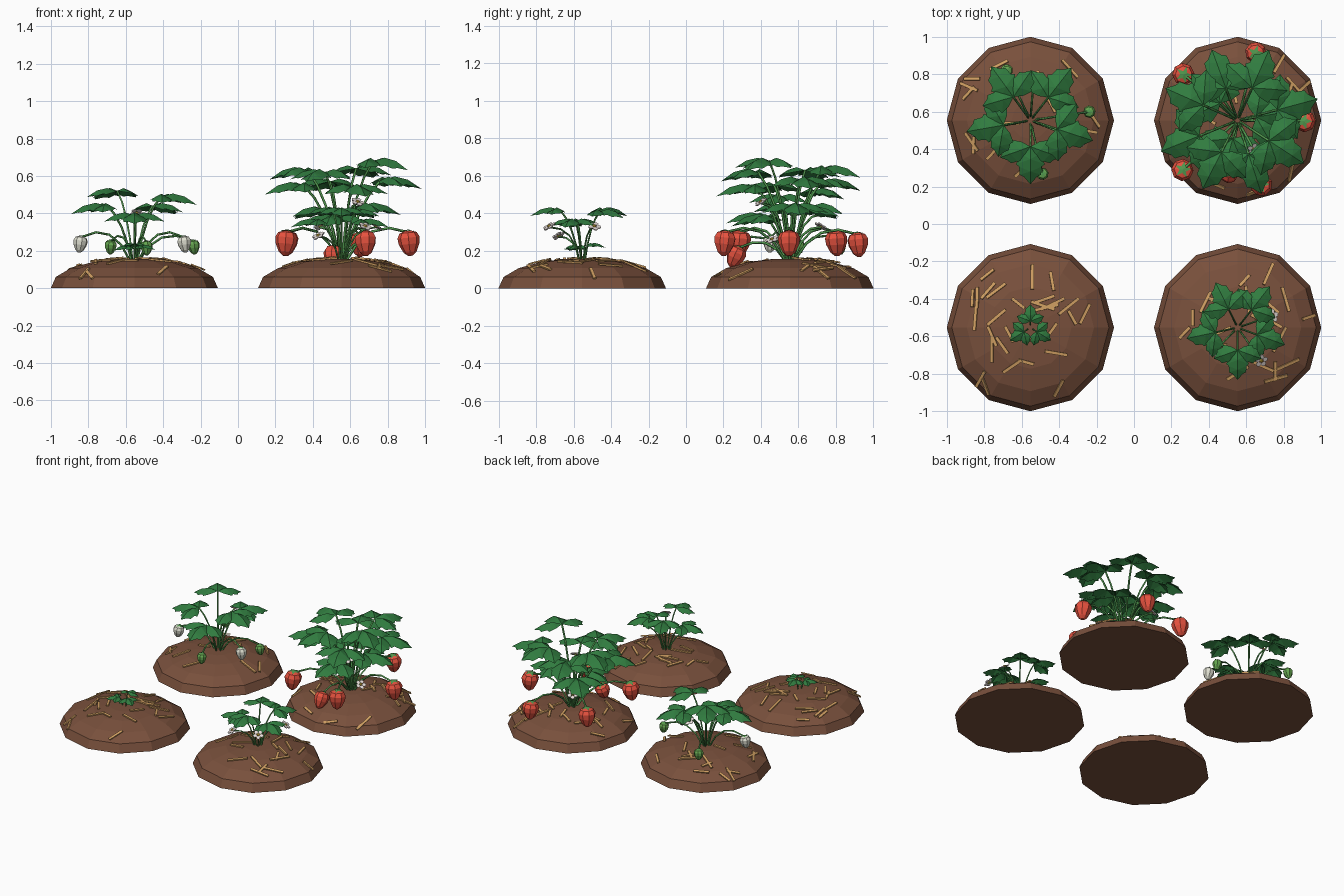
import bpy, bmesh, math, random
from mathutils import Vector, Matrix

random.seed(7)
if "Cube" in bpy.data.objects:
    bpy.data.objects.remove(bpy.data.objects["Cube"])


def material(name, color):
    m = bpy.data.materials.new(name)
    m.use_nodes = True
    m.diffuse_color = (*color, 1)
    m.node_tree.nodes["Principled BSDF"].inputs["Base Color"].default_value = (*color, 1)
    return m


SOIL = material("soil brown", (0.19, 0.08, 0.045))
STRAW = material("straw tan", (0.62, 0.34, 0.12))
LEAF = material("leaf green", (0.03, 0.2, 0.05))
STEM = material("stem green", (0.085, 0.33, 0.08))
RED = material("ripe red", (0.8, 0.085, 0.05))
PALE = material("unripe white", (0.74, 0.74, 0.64))
GREEN = material("unripe green", (0.13, 0.38, 0.08))
PETAL = material("petal white", (0.88, 0.8, 0.77))
YELLOW = material("flower yellow", (0.75, 0.5, 0.06))


def finish(bm, name, mat):
    me = bpy.data.meshes.new(name)
    bm.to_mesh(me)
    bm.free()
    me.materials.append(mat)
    ob = bpy.data.objects.new(name, me)
    bpy.context.collection.objects.link(ob)


def lathe(bm, profile, sides, mat):
    """Closed flat-faced solid from (radius, z) rings, capped at both ends."""
    rings = []
    for r, z in profile:
        angles = [2 * math.pi * i / sides for i in range(sides)]
        rings.append([bm.verts.new(mat @ Vector((r * math.cos(a), r * math.sin(a), z))) for a in angles])
    for lo, hi in zip(rings, rings[1:]):
        for i in range(sides):
            j = (i + 1) % sides
            bm.faces.new((lo[i], lo[j], hi[j], hi[i]))
    bm.faces.new(rings[0][::-1])
    bm.faces.new(rings[-1])


def polar(center, angle, r, z):
    a = math.radians(angle)
    return Vector((center[0] + r * math.cos(a), center[1] + r * math.sin(a), z))


# Soil mounds
MOUND = [(0.447, 0), (0.42, 0.06), (0.34, 0.107), (0.22, 0.141), (0.1, 0.155), (0.01, 0.157)]


def ground(x, y):
    step = math.pi / 6
    off = math.atan2(y, x) % step - step / 2
    r = math.hypot(x, y) * math.cos(off) / math.cos(step / 2)
    for (r0, z0), (r1, z1) in zip(MOUND, MOUND[1:]):
        if r >= r1:
            return z0 + (z1 - z0) * (r0 - r) / (r0 - r1)
    return MOUND[-1][1]


def mound(name, c):
    bm = bmesh.new()
    lathe(bm, MOUND, 12, Matrix.Translation((*c, 0)))
    finish(bm, name + "_mound", SOIL)


# Loose straw lying on the soil
def straw(name, c, count):
    bm = bmesh.new()
    for _ in range(count):
        a, r = random.uniform(0, 2 * math.pi), random.uniform(0.1, 0.4)
        x, y, e = r * math.cos(a), r * math.sin(a), 0.03
        n = Vector(((ground(x - e, y) - ground(x + e, y)) / (2 * e),
                    (ground(x, y - e) - ground(x, y + e)) / (2 * e), 1))
        m = Matrix.Translation((c[0] + x, c[1] + y, ground(x, y) + 0.006))
        m = m @ n.to_track_quat('Z', 'Y').to_matrix().to_4x4()
        m = m @ Matrix.Rotation(random.uniform(0, math.pi), 4, 'Z')
        m = m @ Matrix.Diagonal((random.uniform(0.08, 0.15), 0.017, 0.009, 1))
        bmesh.ops.create_cube(bm, size=1, matrix=m)
    finish(bm, name + "_straw", STRAW)


# Stalks, collected as one bevelled curve per plant
def stalks(name, paths, thickness):
    cu = bpy.data.curves.new(name + "_stalks", 'CURVE')
    cu.dimensions = '3D'
    cu.bevel_depth = thickness
    cu.bevel_resolution = 0
    cu.use_fill_caps = True
    cu.materials.append(STEM)
    for a, b, c in paths:
        sp = cu.splines.new('POLY')
        sp.points.add(4)
        for i, p in enumerate(sp.points):
            t = i / 4
            p.co = (*(a * (1 - t) ** 2 + b * 2 * t * (1 - t) + c * t * t), 1)
    ob = bpy.data.objects.new(cu.name, cu)
    bpy.context.collection.objects.link(ob)


# Leaves: three toothed, folded leaflets each; rows are (along, half width, drop)
EDGE = [(0.22, 0.25, 0.06), (0.5, 0.41, 0.13), (0.57, 0.32, 0.1), (0.8, 0.3, 0.17), (0.86, 0.18, 0.15)]


def leaflet(bm, m):
    tip = bm.verts.new(m @ Vector((1.07, 0, -0.2)))
    root = bm.verts.new(m @ Vector((0, 0, 0)))
    ridge = [bm.verts.new(m @ Vector((x, 0, 0.12 - 0.2 * x * x))) for x in (0.35, 0.7)]
    for s in (-1, 1):
        e = [bm.verts.new(m @ Vector((x, s * w, -d))) for x, w, d in EDGE]
        for f in ((root, ridge[0], e[0]), (ridge[0], e[1], e[0]), (ridge[0], e[2], e[1]),
                  (ridge[0], ridge[1], e[2]), (ridge[1], e[3], e[2]),
                  (ridge[1], e[4], e[3]), (ridge[1], tip, e[4])):
            bm.faces.new(f if s > 0 else f[::-1])


def leaf(bm, pos, angle, size):
    m = Matrix.Translation(pos) @ Matrix.Rotation(math.radians(angle), 4, 'Z')
    m = m @ Matrix.Rotation(math.radians(2), 4, 'Y')
    for turn, k in ((0, 1), (70, 0.85), (-70, 0.85)):
        leaflet(bm, m @ Matrix.Rotation(math.radians(turn), 4, 'Z') @ Matrix.Scale(size * k, 4))


# Berries with a star-shaped leafy cap
BERRY = [(0.1, -1.0), (0.3, -0.83), (0.48, -0.45), (0.52, -0.15), (0.4, 0.08), (0.15, 0.17)]


def berry(name, pos, size, mat, tilt, angle):
    m = Matrix.Translation(pos) @ Matrix.Rotation(math.radians(angle), 4, 'Z')
    m = m @ Matrix.Rotation(math.radians(-tilt), 4, 'Y') @ Matrix.Scale(size, 4)
    bm = bmesh.new()
    lathe(bm, BERRY, 8, m)
    finish(bm, name, mat)
    bm = bmesh.new()
    top = bm.verts.new(m @ Vector((0, 0, 0.23)))
    for i in range(5):
        q = m @ Matrix.Rotation(i * math.tau / 5, 4, 'Z')
        a, t, b = [bm.verts.new(q @ Vector(v)) for v in ((0.14, -0.1, 0.2), (0.4, 0, 0.14), (0.14, 0.1, 0.2))]
        bm.faces.new((top, a, t, b))
    finish(bm, name + "_cap", STEM)


# Five-petalled flowers
def flower(name, pos, angle):
    m = Matrix.Translation(pos) @ Matrix.Rotation(math.radians(angle), 4, 'Z')
    m = m @ Matrix.Rotation(math.radians(35), 4, 'Y')
    bm = bmesh.new()
    for i in range(5):
        q = m @ Matrix.Rotation(i * math.tau / 5, 4, 'Z') @ Matrix.Translation((0.023, 0, 0))
        lathe(bm, [(0.012, -0.003), (0.015, 0.004)], 6, q)
    finish(bm, name + "_petals", PETAL)
    bm = bmesh.new()
    lathe(bm, [(0.01, -0.004), (0.01, 0.006), (0.005, 0.01)], 6, m)
    finish(bm, name + "_center", YELLOW)


def plant(name, c, leaves, size, thickness, berries=(), flowers=(), straws=24):
    """leaves: (angle, radius, z); berries: (x, y, z, size, colour, tilt); flowers: (x, y, z)."""
    mound(name, c)
    straw(name, c, straws)
    paths = []
    bm = bmesh.new()
    for angle, r, z in leaves:
        end = polar(c, angle, r, z)
        leaf(bm, end, angle, size)
        paths.append((polar(c, angle, 0.015, 0.14), polar(c, angle, r * 0.4, z * 0.75 + 0.03), end))
    finish(bm, name + "_leaves", LEAF)
    for i, (x, y, z, s, mat, tilt) in enumerate(berries):
        angle = math.degrees(math.atan2(y - c[1], x - c[0]))
        r = math.hypot(x - c[0], y - c[1])
        berry(f"{name}_berry_{i + 1}", (x, y, z), s, mat, tilt, angle)
        paths.append((polar(c, angle, 0.02, 0.14), polar(c, angle, r * 0.4, z + 0.1), Vector((x, y, z + s * 0.1))))
    for i, (x, y, z) in enumerate(flowers):
        angle = math.degrees(math.atan2(y - c[1], x - c[0]))
        flower(f"{name}_flower_{i + 1}", (x, y, z), angle)
        paths.append((polar(c, angle, 0.02, 0.14), polar(c, angle, 0.05, z), Vector((x, y, z - 0.004))))
    stalks(name, paths, thickness)


D = 0.554
plant("seedling", (-D, -D), [(90, 0.035, 0.235), (212, 0.04, 0.22), (328, 0.04, 0.225)], 0.085, 0.004, straws=28)

plant("flowering", (D, -D),
      [(116, 0.11, 0.42), (52, 0.12, 0.41), (192, 0.12, 0.36), (270, 0.12, 0.42), (340, 0.11, 0.36)],
      0.15, 0.005, flowers=[(0.74, -0.49, 0.33), (0.68, -0.73, 0.33), (0.43, -0.68, 0.28)])

plant("unripe", (-D, D),
      [(126, 0.155, 0.52), (52, 0.155, 0.44), (190, 0.145, 0.44), (270, 0.14, 0.39), (342, 0.15, 0.49)],
      0.19, 0.006,
      berries=[(-0.84, 0.5, 0.265, 0.075, PALE, 8), (-0.29, 0.45, 0.265, 0.075, PALE, 8),
               (-0.24, 0.6, 0.245, 0.065, GREEN, 8), (-0.68, 0.82, 0.245, 0.065, GREEN, 8),
               (-0.49, 0.27, 0.24, 0.065, GREEN, 8)],
      flowers=[(-0.54, 0.73, 0.4)], straws=18)

plant("fruiting", (D, D),
      [(66, 0.19, 0.64), (110, 0.18, 0.57), (156, 0.2, 0.63), (202, 0.22, 0.55), (243, 0.19, 0.62),
       (288, 0.19, 0.54), (327, 0.2, 0.68), (15, 0.22, 0.58),
       (255, 0.1, 0.38), (135, 0.13, 0.42), (10, 0.1, 0.44)],
      0.21, 0.007,
      berries=[(0.265, 0.8, 0.287, 0.115, RED, 6), (0.65, 0.915, 0.277, 0.11, RED, 6),
               (0.91, 0.55, 0.287, 0.115, RED, 6), (0.68, 0.21, 0.287, 0.115, RED, 6),
               (0.26, 0.29, 0.287, 0.115, RED, 6), (0.51, 0.28, 0.205, 0.1, RED, 25)],
      flowers=[(0.64, 0.4, 0.46), (0.44, 0.72, 0.33), (0.7, 0.46, 0.26)])
